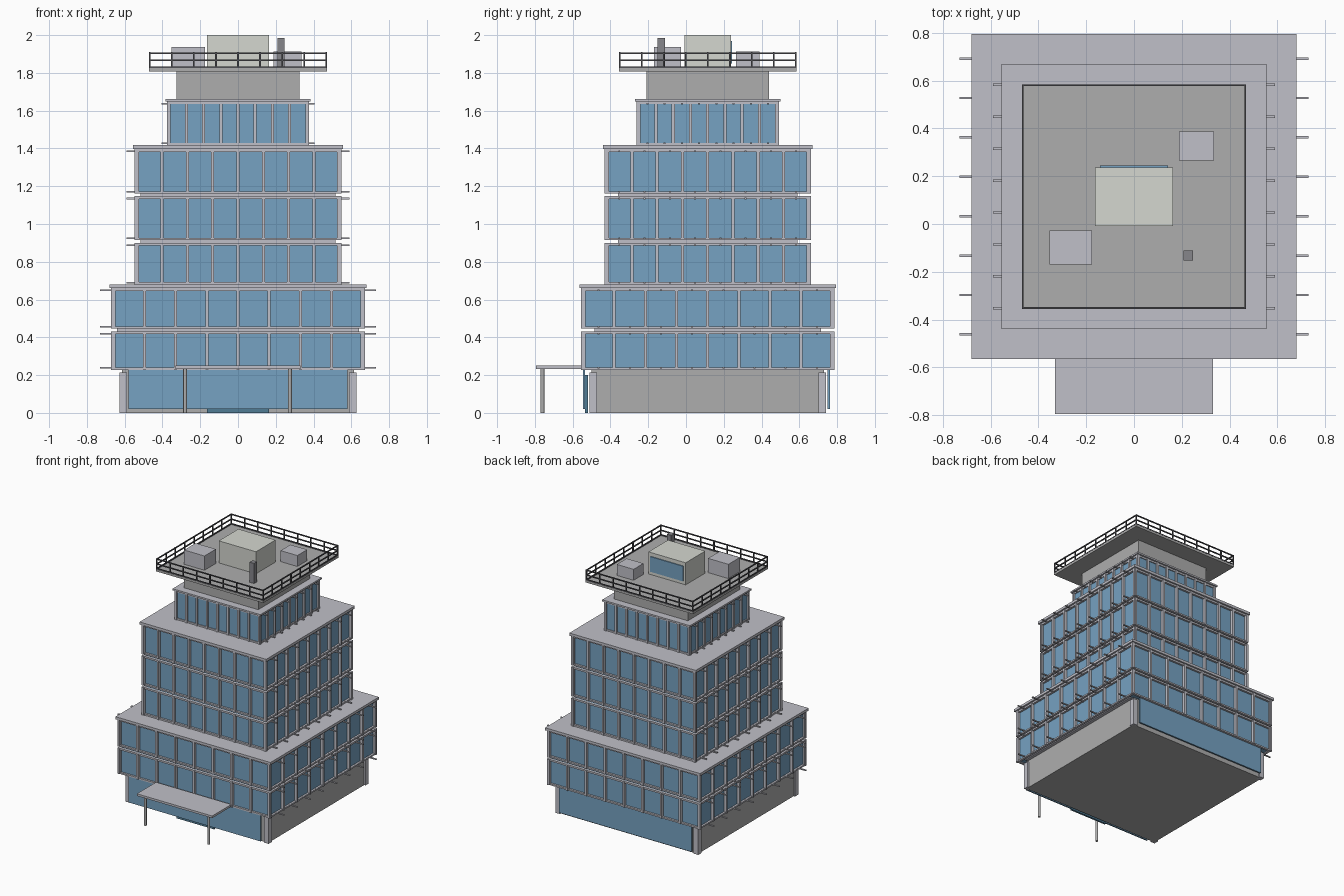
import bpy, bmesh
from mathutils import Matrix, Vector

if "Cube" in bpy.data.objects:
    bpy.data.objects.remove(bpy.data.objects["Cube"])

CY = 0.115  # tower axis in y


def mat(name, c):
    m = bpy.data.materials.new(name)
    m.diffuse_color = (*c, 1)
    m.use_nodes = True
    m.node_tree.nodes["Principled BSDF"].inputs["Base Color"].default_value = m.diffuse_color
    return m


GLASS = mat("glass_blue", (0.18, 0.36, 0.54))
DOOR = mat("door_blue", (0.08, 0.2, 0.3))
LIGHT = mat("light_grey", (0.53, 0.53, 0.58))
CREAM = mat("warm_white", (0.66, 0.68, 0.63))
DARK = mat("dark_grey", (0.08, 0.08, 0.09))
WALL = mat("wall_grey", (0.42, 0.42, 0.42))


def boxes(name, bounds, material=None):
    """One object from boxes given as (x0, x1, y0, y1, z0, z1)."""
    bm = bmesh.new()
    for x0, x1, y0, y1, z0, z1 in bounds:
        m = Matrix.Translation(((x0 + x1) / 2, (y0 + y1) / 2, (z0 + z1) / 2))
        m = m @ Matrix.Diagonal((x1 - x0, y1 - y0, z1 - z0, 1))
        bmesh.ops.create_cube(bm, size=1, matrix=m)
    me = bpy.data.meshes.new(name)
    bm.to_mesh(me)
    bm.free()
    ob = bpy.data.objects.new(name, me)
    bpy.context.collection.objects.link(ob)
    if material:
        me.materials.append(material)
    return ob


def square(h, z0, z1):
    return (-h, h, CY - h, CY + h, z0, z1)


def ring(lo, hi, a, z0, z1, sides):
    """Box spanning a[0]..a[1] along each face, lo..hi outwards."""
    out = []
    for s in (-1, 1):
        p, q = sorted((s * lo, s * hi))
        if "y" in sides:
            out.append((a[0], a[1], CY + p, CY + q, z0, z1))
        if "x" in sides:
            out.append((p, q, CY + a[0], CY + a[1], z0, z1))
    return out


def tier(name, h, glass, rod_end, floors, slab, bays=8):
    out = h - 0.008          # outer face of the frame
    step = 2 * (out - 0.012) / bays
    panes, posts, rails, rods, core = [], [], [], [], []
    for z0, z1 in floors:
        panes.append(square(glass, z0 + 0.008, z1 - 0.004))
        for i in range(bays + 1):
            c = (i - bays / 2) * step
            posts += ring(glass - 0.002, out, (c - 0.008, c + 0.008), z0, z1, "xy")
        for r0, r1 in ((z0, z0 + 0.012), (z1 - 0.014, z1)):
            rails += ring(glass - 0.002, out - 0.006, (-out + 0.006, out - 0.006), r0, r1, "xy")
        for i in range(bays):
            c = (i + 0.5 - bays / 2) * step
            for z in (z0 + 0.01, z1 - 0.012):
                rods += ring(glass - 0.01, rod_end, (c - 0.005, c + 0.005), z - 0.004, z + 0.004, "x")
    g = glass - 0.05
    core = [(-glass + 0.01, glass - 0.01, CY - g, CY + g, floors[0][0], slab[0])]
    boxes(name + "_core", core, LIGHT)
    boxes(name + "_glazing", panes, GLASS)
    boxes(name + "_mullions", posts, LIGHT)
    boxes(name + "_transoms", rails, LIGHT)
    boxes(name + "_bracket_rods", rods, LIGHT)
    boxes(name + "_roof_slab", [square(h, *slab)], LIGHT)


# Ground floor
boxes("ground_floor", [square(0.615, 0, 0.232)], WALL)
boxes("corner_pillars", [(x - 0.02, x + 0.02, y - 0.02, y + 0.02, 0, 0.215)
      for x in (-0.607, 0.607) for y in (CY - 0.607, CY + 0.607)], LIGHT)
boxes("lobby_glass", [(-0.58, 0.58, -0.546, -0.534, 0.02, 0.23),
                      (-0.58, 0.58, 0.75, 0.762, 0.02, 0.23)], GLASS)
boxes("entrance_door", [(-0.165, 0.165, -0.534, -0.518, 0, 0.2)], DOOR)

# Entrance canopy
boxes("canopy", [(-0.33, 0.33, -0.795, -0.555, 0.233, 0.25)], LIGHT)
for x in (-0.28, 0.275):
    bpy.ops.mesh.primitive_cylinder_add(vertices=12, radius=0.01, depth=0.234,
                                        location=(x, -0.76, 0.117))
    post = bpy.context.object
    post.name = "canopy_post"
    post.data.materials.append(WALL)
    bpy.ops.object.shade_smooth_by_angle()

# Stepped office tiers
tier("lower_tier", 0.68, 0.65, 0.73, [(0.228, 0.432), (0.446, 0.66)], (0.66, 0.68))
tier("middle_tier", 0.555, 0.525, 0.59,
     [(0.68, 0.9), (0.915, 1.147), (1.161, 1.396)], (1.396, 1.417))
tier("upper_tier", 0.385, 0.364, 0.405, [(1.417, 1.648)], (1.648, 1.661))

# Neck and roof deck
boxes("neck", [square(0.325, 1.66, 1.81)], WALL)
boxes("roof_deck", [square(0.47, 1.808, 1.825)], WALL)

# Deck railing
H = 0.466
rail = []
for z in (1.83, 1.866, 1.905):
    rail += ring(H - 0.004, H + 0.004, (-H - 0.004, H + 0.004), z - 0.004, z + 0.004, "xy")
for i in range(9):
    c = (i - 4) * H / 4
    rail += ring(H - 0.004, H + 0.004, (c - 0.004, c + 0.004), 1.825, 1.91, "xy")
boxes("deck_railing", rail, DARK)

# Rooftop equipment
boxes("penthouse", [(-0.163, 0.163, -0.008, 0.237, 1.825, 2.0)], CREAM)
boxes("penthouse_window", [(-0.143, 0.143, 0.235, 0.244, 1.85, 1.97)], GLASS)
boxes("large_vent_unit", [(-0.353, -0.175, -0.17, -0.027, 1.825, 1.938)], LIGHT)
boxes("small_vent_unit", [(0.188, 0.335, 0.265, 0.388, 1.825, 1.912)], LIGHT)
boxes("chimney", [(0.208, 0.247, -0.152, -0.112, 1.825, 1.985)], mat("mid_grey", (0.24, 0.24, 0.26)))
